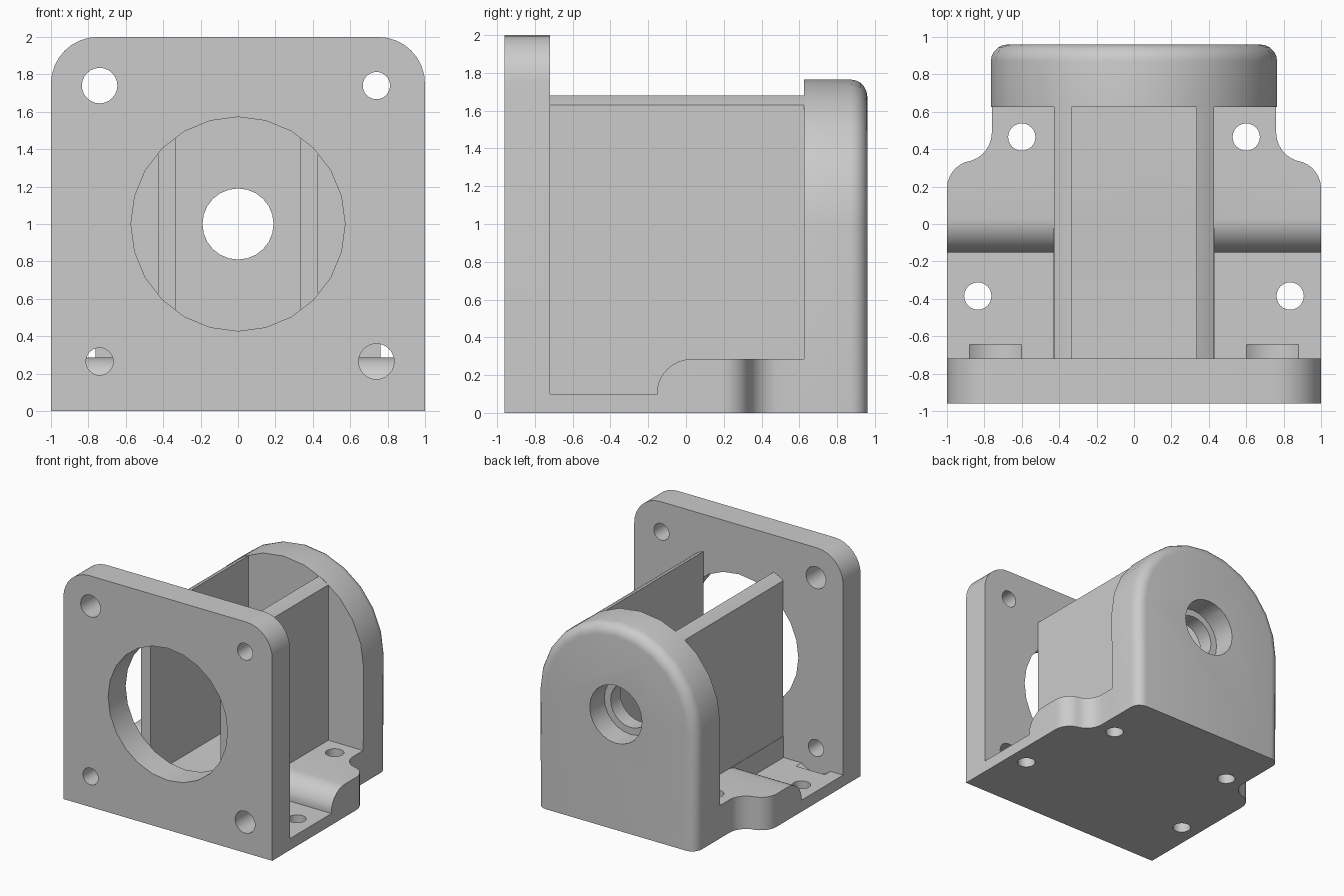
import bpy, bmesh, math

old = bpy.data.objects.get("Cube")
if old:
    bpy.data.objects.remove(old, do_unlink=True)

grey = bpy.data.materials.new("plain grey")
grey.use_nodes = True
colour = (0.6, 0.6, 0.6, 1)
grey.diffuse_color = colour
grey.node_tree.nodes["Principled BSDF"].inputs["Base Color"].default_value = colour

# Places a 2D profile point at a depth along the given axis
PLACE = {
    "x": lambda u, v, d: (d, u, v),
    "y": lambda u, v, d: (u, d, v),
    "z": lambda u, v, d: (u, v, d),
}


def prism(name, profile, axis, start, end, round_end=0):
    bm = bmesh.new()
    low = [bm.verts.new(PLACE[axis](u, v, start)) for u, v in profile]
    high = [bm.verts.new(PLACE[axis](u, v, end)) for u, v in profile]
    bm.faces.new(low)
    cap = bm.faces.new(high)
    n = len(profile)
    for i in range(n):
        j = (i + 1) % n
        bm.faces.new((low[i], low[j], high[j], high[i]))
    bmesh.ops.recalc_face_normals(bm, faces=bm.faces)
    if round_end:
        # Round every edge of the end cap that does not lie on the ground
        rim = [e for e in cap.edges if max(v.co.z for v in e.verts) > 0.01]
        bmesh.ops.bevel(bm, geom=rim, offset=round_end, segments=5,
                        profile=0.5, affect='EDGES')
    mesh = bpy.data.meshes.new(name)
    bm.to_mesh(mesh)
    bm.free()
    mesh.materials.append(grey)
    ob = bpy.data.objects.new(name, mesh)
    bpy.context.collection.objects.link(ob)
    return ob


def arc(cx, cy, r, a, b, steps):
    angles = [math.radians(a + (b - a) * i / steps) for i in range(steps + 1)]
    return [(cx + r * math.cos(t), cy + r * math.sin(t)) for t in angles]


def drill(cx, cy, r, axis, start, end):
    return prism("cutter", arc(cx, cy, r, 0, 360, 24)[:-1], axis, start, end)


def finish(ob, cutters=()):
    bpy.ops.object.select_all(action='DESELECT')
    ob.select_set(True)
    bpy.context.view_layer.objects.active = ob
    for cutter in cutters:
        mod = ob.modifiers.new("cut", 'BOOLEAN')
        mod.operation, mod.solver, mod.object = 'DIFFERENCE', 'EXACT', cutter
        bpy.ops.object.modifier_apply(modifier=mod.name)
        bpy.data.objects.remove(cutter, do_unlink=True)
    bpy.ops.object.shade_smooth_by_angle(angle=math.radians(30))


FRONT, PLATE_BACK, BLOCK_FRONT, BACK = -0.96, -0.72, 0.625, 0.96
FLOOR, STEP = 0.1, 0.285

# Front mounting plate with large opening and four screw holes
plate = prism("front_plate",
              [(-1, 0), (1, 0)] + arc(0.75, 1.75, 0.25, 0, 90, 8)
              + arc(-0.75, 1.75, 0.25, 90, 180, 8),
              "y", FRONT, PLATE_BACK)
holes = [drill(0, 1, 0.572, "y", -1.1, -0.6)]
for x, z, r in ((-0.74, 1.74, 0.095), (0.74, 1.74, 0.073),
                (-0.74, 0.265, 0.073), (0.74, 0.265, 0.095)):
    holes.append(drill(x, z, r, "y", -1.1, -0.6))
finish(plate, holes)

# Base with waisted sides
side = ([(1, PLATE_BACK)] + arc(0.85, 0.19, 0.15, 0, 70, 6)
        + arc(0.92, 0.49, 0.16, 250, 180, 6) + [(0.76, BLOCK_FRONT)])
base = prism("base", side + [(-x, y) for x, y in reversed(side)], "z", 0, STEP)
step_profile = ([(-0.15, FLOOR), (-0.8, FLOOR), (-0.8, 0.4), (0.03, 0.4)]
                + arc(0.03, FLOOR, STEP - FLOOR, 90, 180, 8)[:-1])
cuts = []
for s in (-1, 1):
    # Lowered shelf, screw holes and clearance for the plate screw heads
    cuts.append(prism("cutter", step_profile, "x", s * 0.43, s * 1.1))
    cuts.append(drill(s * 0.6, 0.465, 0.073, "z", -0.1, 0.5))
    cuts.append(drill(s * 0.835, -0.385, 0.073, "z", -0.1, 0.5))
    cuts.append(drill(s * 0.74, 0.265, 0.217, "y", -0.8, -0.645))
finish(base, cuts)

# Arched back block with rounded rear edge and stepped bearing bore
block = prism("back_block", [(-0.76, 0), (0.76, 0)] + arc(0, 1, 0.765, 0, 180, 12),
              "y", BLOCK_FRONT, BACK, round_end=0.09)
finish(block, [drill(0, 1, 0.19, "y", 0.5, 1.1),
               drill(0, 1, 0.25, "y", 0.76, 1.1)])

# Two side walls whose tops follow the arch
for s, name in ((1, "left_wall"), (-1, "right_wall")):
    wall = prism(name, [(s * 0.335, FLOOR), (s * 0.427, FLOOR),
                        (s * 0.427, 1.63), (s * 0.38, 1.66), (s * 0.335, 1.68)],
                 "y", PLATE_BACK, BLOCK_FRONT)
    finish(wall)
